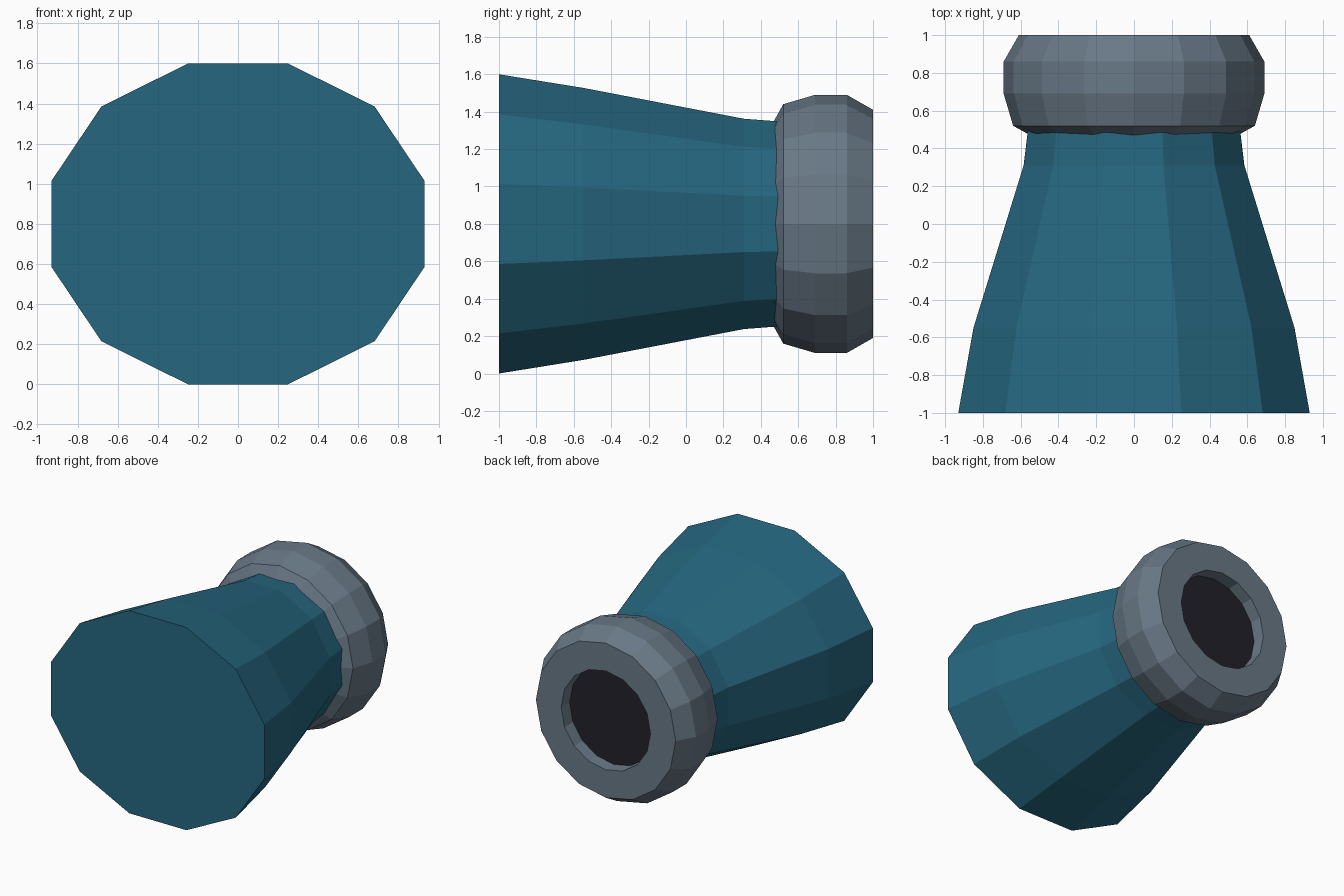
import bpy, bmesh, math

if "Cube" in bpy.data.objects:
    bpy.data.objects.remove(bpy.data.objects["Cube"])

CENTRE_Z = 0.8


def material(name, rgb):
    m = bpy.data.materials.new(name)
    m.diffuse_color = (*rgb, 1.0)
    m.use_nodes = True
    m.node_tree.nodes["Principled BSDF"].inputs["Base Color"].default_value = m.diffuse_color
    return m


def loft(name, sections, sides, offset, mat, cap_start=False, cap_end=False):
    """Skin elliptical sections (y, radius_x, radius_z) strung along the y axis."""
    bm = bmesh.new()
    rings = []
    for y, rx, rz in sections:
        ring = []
        for i in range(sides):
            a = math.radians(offset) + math.tau * i / sides
            ring.append(bm.verts.new((rx * math.cos(a), y, CENTRE_Z + rz * math.sin(a))))
        rings.append(ring)
    for r0, r1 in zip(rings, rings[1:]):
        for i in range(sides):
            j = (i + 1) % sides
            bm.faces.new((r0[i], r0[j], r1[j], r1[i]))
    if cap_start:
        bm.faces.new(rings[0])
    if cap_end:
        bm.faces.new(rings[-1])
    bmesh.ops.recalc_face_normals(bm, faces=bm.faces)
    mesh = bpy.data.meshes.new(name)
    bm.to_mesh(mesh)
    bm.free()
    mesh.materials.append(mat)
    obj = bpy.data.objects.new(name, mesh)
    bpy.context.collection.objects.link(obj)
    return obj


teal = material("teal", (0.019, 0.135, 0.215))
grey = material("slate grey", (0.14, 0.19, 0.24))
dark = material("near black", (0.016, 0.015, 0.023))

# Tapered twelve-sided body, wide at the front
loft("body", [(-1.0, 0.963, 0.828), (-0.55, 0.88, 0.753),
              (0.31, 0.605, 0.582), (0.55, 0.575, 0.563)],
     12, 15, teal, cap_start=True, cap_end=True)

# Rounded collar at the back, with a flat rim and a shallow recess
collar = [(0.455, 0.50), (0.47, 0.55), (0.52, 0.64), (0.69, 0.69), (0.86, 0.69),
          (1.0, 0.61), (1.0, 0.39), (0.88, 0.385)]
loft("collar", [(y, r, r) for y, r in collar], 16, 0, grey, cap_start=True, cap_end=True)

# Dark opening inside the collar
loft("opening", [(0.885, 0.386, 0.386), (0.90, 0.386, 0.386)],
     16, 0, dark, cap_start=True, cap_end=True)
